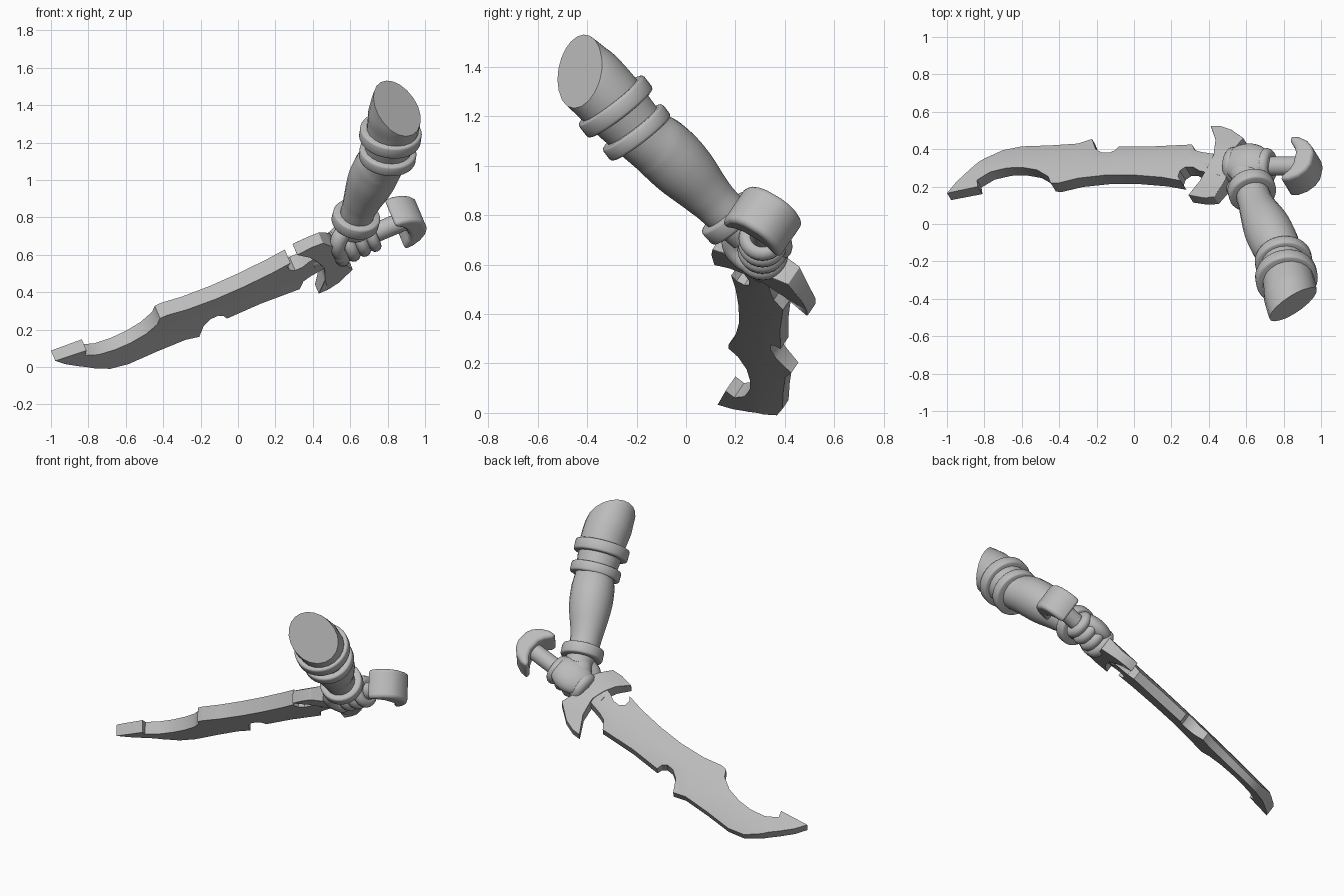
import bpy, bmesh, math
from mathutils import Vector, Matrix

cube = bpy.data.objects.get("Cube")
if cube:
    bpy.data.objects.remove(cube, do_unlink=True)

grey = bpy.data.materials.new("plain_grey")
grey.use_nodes = True
grey.diffuse_color = (0.5, 0.5, 0.5, 1)
grey.node_tree.nodes["Principled BSDF"].inputs["Base Color"].default_value = (0.5, 0.5, 0.5, 1)

# Sword frame: A runs tip to pommel, W across the blade, N out of its upper face
TILT = 0.53
ORIGIN = Vector((0.3, 0.31, 0.535))
A = Vector((0.922, 0, 0.387)).normalized()
W = Vector((A.z * TILT, math.sqrt(1 - TILT ** 2), -A.x * TILT)).normalized()
N = A.cross(W)
SWORD = Matrix.Translation(ORIGIN) @ Matrix((A, W, N)).transposed().to_4x4()


def finish(ob, angle=40, bevel=0):
    ob.data.materials.append(grey)
    if bevel:
        m = ob.modifiers.new("soft_edges", "BEVEL")
        m.width, m.segments, m.limit_method = bevel, 3, "ANGLE"
        m.angle_limit = math.radians(50)
    bpy.ops.object.select_all(action="DESELECT")
    ob.select_set(True)
    bpy.context.view_layer.objects.active = ob
    bpy.ops.object.shade_smooth_by_angle(angle=math.radians(angle))


def add_mesh(name, bm, matrix, **kw):
    bmesh.ops.recalc_face_normals(bm, faces=bm.faces)
    me = bpy.data.meshes.new(name)
    bm.to_mesh(me)
    bm.free()
    ob = bpy.data.objects.new(name, me)
    bpy.context.collection.objects.link(ob)
    ob.matrix_world = matrix
    finish(ob, **kw)


def plan_to_sword(points, top):
    """Turn plan x, y of the upper face into coordinates along A and W."""
    out = []
    for x, y in points:
        s = w = 0
        for _ in range(12):
            n = top(s, w)
            w = (y - ORIGIN.y - N.y * n) / W.y
            s = (x - ORIGIN.x - N.x * n - W.x * w) / A.x
        out.append((s, w))
    return out


def plate(name, outline, top, low, cuts=(), **kw):
    """Slab between two height functions, creased along lines of constant w."""
    bm = bmesh.new()
    base = bm.faces.new([bm.verts.new((s, w, 0)) for s, w in outline])
    ext = bmesh.ops.extrude_face_region(bm, geom=[base])["geom"]
    for v in [g for g in ext if isinstance(g, bmesh.types.BMVert)]:
        v.co.z = 1
    bmesh.ops.triangulate(bm, faces=[f for f in bm.faces if len(f.verts) > 4])
    for w in cuts:
        bmesh.ops.bisect_plane(bm, geom=bm.verts[:] + bm.edges[:] + bm.faces[:],
                               plane_co=(0, w, 0), plane_no=(0, 1, 0))
    for v in bm.verts:
        v.co.z = (top if v.co.z > 0.5 else low)(v.co.x, v.co.y)
    add_mesh(name, bm, SWORD, **kw)


def tube(name, path, cut=None, sides=8):
    """Round limb through (x, y, z, radius) points, with an optional flat cut."""
    cu = bpy.data.curves.new(name, "CURVE")
    cu.dimensions, cu.bevel_depth, cu.bevel_resolution = "3D", 1, sides
    cu.resolution_u, cu.use_fill_caps = 8, True
    sp = cu.splines.new("BEZIER")
    sp.radius_interpolation = "CARDINAL"
    sp.bezier_points.add(len(path) - 1)
    for p, (x, y, z, r) in zip(sp.bezier_points, path):
        p.co, p.radius = (x, y, z), r
        p.handle_left_type = p.handle_right_type = "AUTO"
    temp = bpy.data.objects.new(name + "_path", cu)
    bpy.context.collection.objects.link(temp)
    bpy.context.view_layer.update()
    me = bpy.data.meshes.new_from_object(temp.evaluated_get(bpy.context.evaluated_depsgraph_get()))
    bpy.data.objects.remove(temp, do_unlink=True)
    bm = bmesh.new()
    bm.from_mesh(me)
    bpy.data.meshes.remove(me)
    bmesh.ops.remove_doubles(bm, verts=bm.verts, dist=0.0005)
    if cut:
        res = bmesh.ops.bisect_plane(bm, geom=bm.verts[:] + bm.edges[:] + bm.faces[:],
                                     plane_co=cut[0], plane_no=cut[1], clear_outer=True)
        rim = [g for g in res["geom_cut"] if isinstance(g, bmesh.types.BMEdge)]
        bmesh.ops.edgeloop_fill(bm, edges=rim)
    add_mesh(name, bm, Matrix(), angle=50)


def spun(name, profile, matrix, closed=True, seg=40):
    """Turn a (radius, height) profile about local z."""
    bm = bmesh.new()
    vs = [bm.verts.new((r, 0, z)) for r, z in profile]
    pairs = list(zip(vs, vs[1:])) + ([(vs[-1], vs[0])] if closed else [])
    es = [bm.edges.new(p) for p in pairs]
    bmesh.ops.spin(bm, geom=vs + es, cent=(0, 0, 0), axis=(0, 0, 1),
                   angle=math.tau, steps=seg, use_duplicate=False)
    bmesh.ops.remove_doubles(bm, verts=bm.verts, dist=0.0005)
    add_mesh(name, bm, matrix, angle=50)


def facing(centre, axis):
    return Matrix.Translation(centre) @ Vector(axis).to_track_quat("Z", "Y").to_matrix().to_4x4()


def ball(name, matrix, size):
    bm = bmesh.new()
    bmesh.ops.create_uvsphere(bm, u_segments=24, v_segments=16, radius=1)
    bmesh.ops.scale(bm, vec=size, verts=bm.verts)
    add_mesh(name, bm, matrix, angle=60)


# Blade: back edge from hilt to tip, then front edge back to the hilt
back_edge = [(0.46, 0.37), (0.36, 0.385), (0.325, 0.395), (0.31, 0.425), (0.1, 0.415),
             (-0.08, 0.415), (-0.1, 0.395), (-0.13, 0.382), (-0.17, 0.382), (-0.205, 0.4),
             (-0.225, 0.455), (-0.3, 0.43), (-0.45, 0.42), (-0.6, 0.415), (-0.7, 0.395),
             (-0.8, 0.35), (-0.88, 0.29), (-0.95, 0.225)]
front_edge = [(-1.0, 0.165), (-0.835, 0.2), (-0.84, 0.235), (-0.77, 0.278), (-0.68, 0.3),
              (-0.6, 0.303), (-0.52, 0.29), (-0.46, 0.255), (-0.445, 0.218), (-0.41, 0.218),
              (-0.3, 0.245), (-0.15, 0.262), (0, 0.262), (0.15, 0.25), (0.25, 0.232),
              (0.235, 0.255), (0.245, 0.285), (0.275, 0.305), (0.315, 0.305), (0.35, 0.285),
              (0.46, 0.26)]


def blade_top(s, w):
    return 0.048 - 0.05 * (min(s, 0) / 1.4) ** 2 - 0.4 * min(max(w - 0.02, 0), 0.12)


def blade_low(s, w):
    return -0.045 - 0.026 * (min(s, 0) / 1.4) ** 2 - 0.12 * min(max(w - 0.02, 0), 0.12)


plate("blade", plan_to_sword(back_edge + front_edge, blade_top), blade_top, blade_low,
      cuts=[0.02], angle=32)

# Guard: crescent with flared ends that thin out
guard = [(0.41, 0.525), (0.46, 0.525), (0.52, 0.505), (0.585, 0.46), (0.54, 0.41),
         (0.515, 0.33), (0.49, 0.24), (0.43, 0.145), (0.37, 0.14), (0.29, 0.155),
         (0.35, 0.23), (0.39, 0.3), (0.425, 0.37), (0.435, 0.45)]


def guard_top(s, w):
    return 0.055 - 1.0 * min(w * w, 0.05)


plate("guard", plan_to_sword(guard, guard_top), guard_top, lambda s, w: -0.06,
      cuts=[-0.15, -0.07, 0, 0.07, 0.15], bevel=0.015, angle=45)

# Grip
grip = Matrix.Translation(ORIGIN) @ A.to_track_quat("Z", "Y").to_matrix().to_4x4()
spun("grip", [(0.001, 0.1), (0.052, 0.1), (0.052, 0.66), (0.001, 0.66)], grip, closed=False, seg=24)

# Pommel: broad crescent opening towards the blade
half_pommel = [(0.58, 0.138), (0.63, 0.134), (0.68, 0.112), (0.717, 0.075), (0.735, 0.035)]
inner = [(0.633, 0.035), (0.618, 0.07), (0.588, 0.105)]
pommel = [(s, -w) for s, w in half_pommel] + half_pommel[::-1]
pommel += inner[::-1] + [(s, -w) for s, w in inner]
plate("pommel", pommel, lambda s, w: 0.09, lambda s, w: -0.09, bevel=0.02, angle=50)

# Arm with a slanted flat cut at the top
arm = [(0.615, 0.25, 0.73, 0.085), (0.635, 0.16, 0.81, 0.09), (0.66, 0.09, 0.88, 0.1),
       (0.705, -0.005, 0.98, 0.125), (0.75, -0.1, 1.07, 0.13), (0.785, -0.17, 1.12, 0.12),
       (0.81, -0.25, 1.2, 0.13), (0.83, -0.33, 1.29, 0.14), (0.84, -0.42, 1.38, 0.137),
       (0.86, -0.6, 1.56, 0.1)]
tube("arm", arm, cut=((0.84, -0.435, 1.39), (0.58, -0.76, 0.3)))

# Arm bands
for name, centre, axis, r, h in [
        ("wrist_band", (0.63, 0.18, 0.79), (0.2, -0.65, 0.72), 0.128, 0.036),
        ("lower_arm_band", (0.8, -0.2, 1.135), (0.12, -0.6, 0.78), 0.153, 0.032),
        ("upper_arm_band", (0.815, -0.285, 1.24), (0.12, -0.6, 0.78), 0.166, 0.036)]:
    b = 0.012
    spun(name, [(0.07, -h), (r - b, -h), (r - b * 0.3, -h + b * 0.3), (r, -h + b),
                (r, h - b), (r - b * 0.3, h - b * 0.3), (r - b, h), (0.07, h)],
         facing(centre, axis))

# Hand: palm, knuckle side, four fingers wrapped round the grip, thumb
ball("palm", facing((0.615, 0.285, 0.715), (0.0, -0.75, 0.6)), (0.105, 0.075, 0.115))
ball("hand_back", SWORD @ Matrix.Translation((0.345, -0.005, 0.045)), (0.135, 0.112, 0.068))
for i, name in enumerate(("index", "middle", "ring", "little")):
    t = 0.039 - 0.002 * i
    loop = [(0.064 + t * math.cos(a), t * math.sin(a))
            for a in (math.tau * k / 12 for k in range(12))]
    spun(name + "_finger", loop, grip @ Matrix.Translation((0, 0, 0.255 + 0.063 * i)), seg=24)
thumb = [(0.58, 0.2, 0.74, 0.045), (0.54, 0.19, 0.68, 0.045), (0.535, 0.22, 0.625, 0.038),
         (0.56, 0.27, 0.59, 0.03), (0.575, 0.295, 0.58, 0.008)]
tube("thumb", thumb, sides=5)
